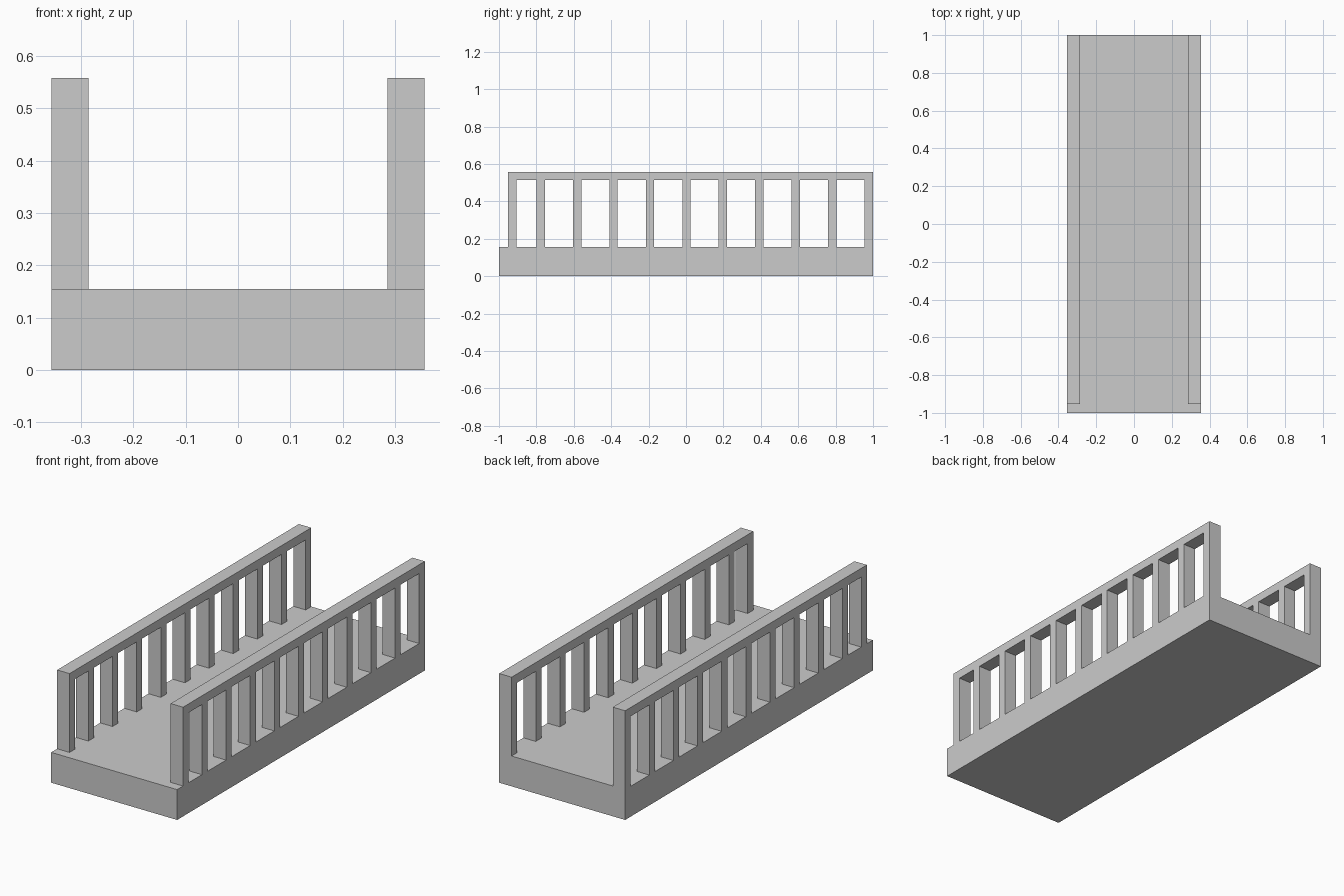
import bpy, bmesh

if "Cube" in bpy.data.objects:
    bpy.data.objects.remove(bpy.data.objects["Cube"])

HALF_W, RAIL_W = 0.356, 0.07
DECK_TOP, RAIL_UNDER, RAIL_TOP = 0.155, 0.513, 0.558
POST_W, PITCH, FRONT_Y = 0.045, 0.195, -0.952


def prism(name, outline, x0, x1):
    """Extrude a closed (y, z) outline along x from x0 to x1."""
    bm = bmesh.new()
    face = bm.faces.new([bm.verts.new((x0, y, z)) for y, z in outline])
    side = bmesh.ops.extrude_face_region(bm, geom=[face])
    new_verts = [g for g in side["geom"] if isinstance(g, bmesh.types.BMVert)]
    bmesh.ops.translate(bm, verts=new_verts, vec=(x1 - x0, 0, 0))
    if not all(len(e.link_faces) == 2 for e in bm.edges):
        bm.faces.new([v for v in face.verts])
    bmesh.ops.recalc_face_normals(bm, faces=bm.faces[:])
    mesh = bpy.data.meshes.new(name)
    bm.to_mesh(mesh)
    bm.free()
    obj = bpy.data.objects.new(name, mesh)
    bpy.context.collection.objects.link(obj)
    return obj


# Bridge deck slab
prism("deck", [(-1, 0), (1, 0), (1, DECK_TOP), (-1, DECK_TOP)], -HALF_W, HALF_W)

# Railing: handrail and posts as one comb-shaped outline, back to front
post_starts = [1 - POST_W - PITCH * i for i in range(10)] + [FRONT_Y]
outline = [(FRONT_Y, RAIL_TOP), (1, RAIL_TOP)]
for i, y in enumerate(post_starts):
    if i > 0:
        outline.append((y + POST_W, RAIL_UNDER))
    outline += [(y + POST_W, DECK_TOP), (y, DECK_TOP)]
    if i < len(post_starts) - 1:
        outline.append((y, RAIL_UNDER))
outline[2] = (1, DECK_TOP)
outline[-1] = (FRONT_Y, DECK_TOP)

# Matching railing on the other side
railings = prism("railings", outline, HALF_W - RAIL_W, HALF_W)
mirror = railings.modifiers.new("other_side", 'MIRROR')
mirror.use_axis = (True, False, False)
mirror.use_mirror_merge = False
